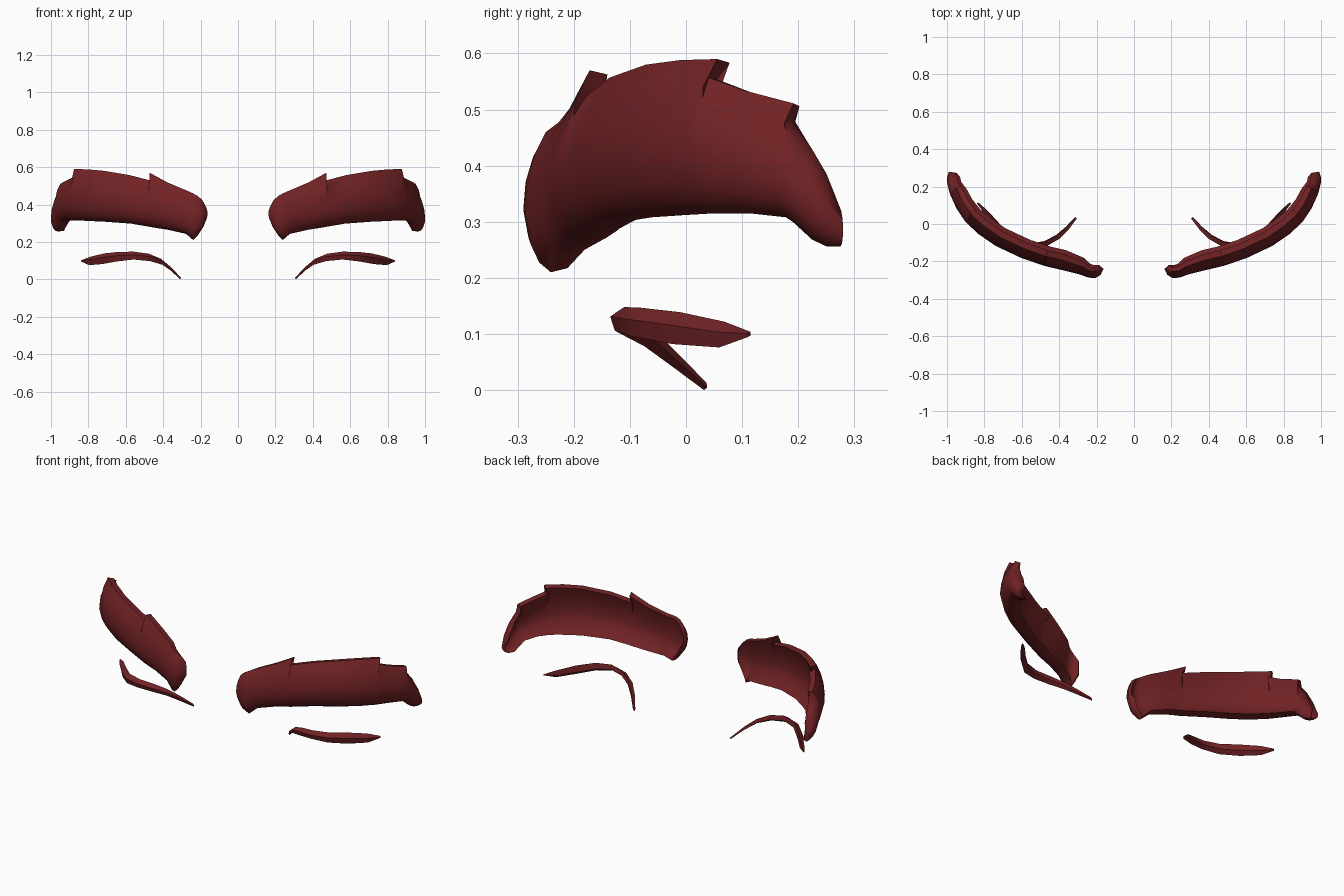
import bpy, bmesh, math
from mathutils import Vector

cube = bpy.data.objects.get("Cube")
if cube:
    bpy.data.objects.remove(cube, do_unlink=True)

red = bpy.data.materials.new("dark_red")
red.use_nodes = True
colour = (0.165, 0.016, 0.018, 1)
red.diffuse_color = colour
red.node_tree.nodes["Principled BSDF"].inputs["Base Color"].default_value = colour


def loft(name, stations, profile, side):
    """Loft a profile of (height fraction, depth) along
    (x, y, bottom, top, depth scale, tuft rise, tuft lean)."""
    bm = bmesh.new()
    rings = []
    last = len(stations) - 1
    for i, (x, y, low, high, scale, rise, lean) in enumerate(stations):
        a, b = stations[max(i - 2, 0)], stations[min(i + 2, last)]
        along = Vector((b[0] - a[0], b[1] - a[1])).normalized()
        back = Vector((-along.y, along.x))
        ring = []
        for u, d in profile:
            tuft = max(0, u - 0.65) / 0.35
            p = Vector((x, y)) + back * d * scale + along * lean * tuft
            z = low + (high - low) * u + rise * tuft
            ring.append(bm.verts.new((p.x * side, p.y, z)))
        rings.append(ring)
    n = len(profile)
    for r, s in zip(rings, rings[1:]):
        for k in range(n):
            bm.faces.new((r[k], r[(k + 1) % n], s[(k + 1) % n], s[k]))
    caps = [bm.faces.new(rings[0]), bm.faces.new(rings[-1])]
    bmesh.ops.triangulate(bm, faces=caps)
    bmesh.ops.recalc_face_normals(bm, faces=bm.faces)
    mesh = bpy.data.meshes.new(name)
    bm.to_mesh(mesh)
    bm.free()
    mesh.materials.append(red)
    obj = bpy.data.objects.new(name, mesh)
    bpy.context.collection.objects.link(obj)
    bpy.ops.object.select_all(action="DESELECT")
    obj.select_set(True)
    bpy.context.view_layer.objects.active = obj
    bpy.ops.object.shade_smooth_by_angle(angle=math.radians(50))


# Brow: rounded front, hollow back, three swept tufts along the top
brow_profile = [(0, .065), (.07, .035), (.2, .013), (.42, 0), (.65, .006), (.85, .025),
                (1, .052), (.98, .085), (.7, .055), (.42, .048), (.2, .06), (.03, .108)]
brow = [
    (.163, -.24, .31, .395, .3, 0, 0),
    (.178, -.272, .265, .425, .55, 0, 0),
    (.208, -.29, .23, .447, .7, 0, 0),
    (.245, -.286, .21, .46, .7, 0, 0),
    (.29, -.27, .243, .477, .85, 0, 0),
    (.39, -.245, .265, .508, 1, .01, 0),
    (.475, -.225, .278, .525, 1, .045, .012),
    (.487, -.221, .28, .525, 1, 0, -.015),
    (.60, -.183, .298, .557, 1, 0, 0),
    (.74, -.117, .308, .58, 1, 0, 0),
    (.83, -.055, .312, .578, 1, .01, 0),
    (.895, .005, .315, .562, .95, .028, .022),
    (.907, .02, .315, .557, .95, 0, -.01),
    (.95, .085, .315, .525, .9, .008, 0),
    (.982, .155, .308, .488, .85, .023, .02),
    (.988, .175, .3, .482, .8, 0, 0),
    (1.0, .222, .268, .43, .7, 0, 0),
    (1.0, .25, .256, .385, .65, 0, 0),
    (.99, .28, .256, .32, .4, 0, 0),
]

# Lid line: thin bevelled strip tapering at both ends
lid_profile = [(0, .008), (.6, 0), (1, .025), (.35, .03)]
lid = [
    (.305, .03, 0, .013, .4, 0, 0),
    (.35, -.03, .043, .068, .7, 0, 0),
    (.40, -.08, .078, .11, .9, 0, 0),
    (.47, -.12, .098, .137, 1, 0, 0),
    (.56, -.135, .106, .148, 1, 0, 0),
    (.65, -.105, .096, .147, 1, 0, 0),
    (.73, -.03, .082, .139, 1, 0, 0),
    (.80, .055, .076, .122, .8, 0, 0),
    (.84, .11, .095, .104, .3, 0, 0),
]

for label, side in (("left", 1), ("right", -1)):
    loft(label + "_brow", brow, brow_profile, side)
    loft(label + "_lid_line", lid, lid_profile, side)
